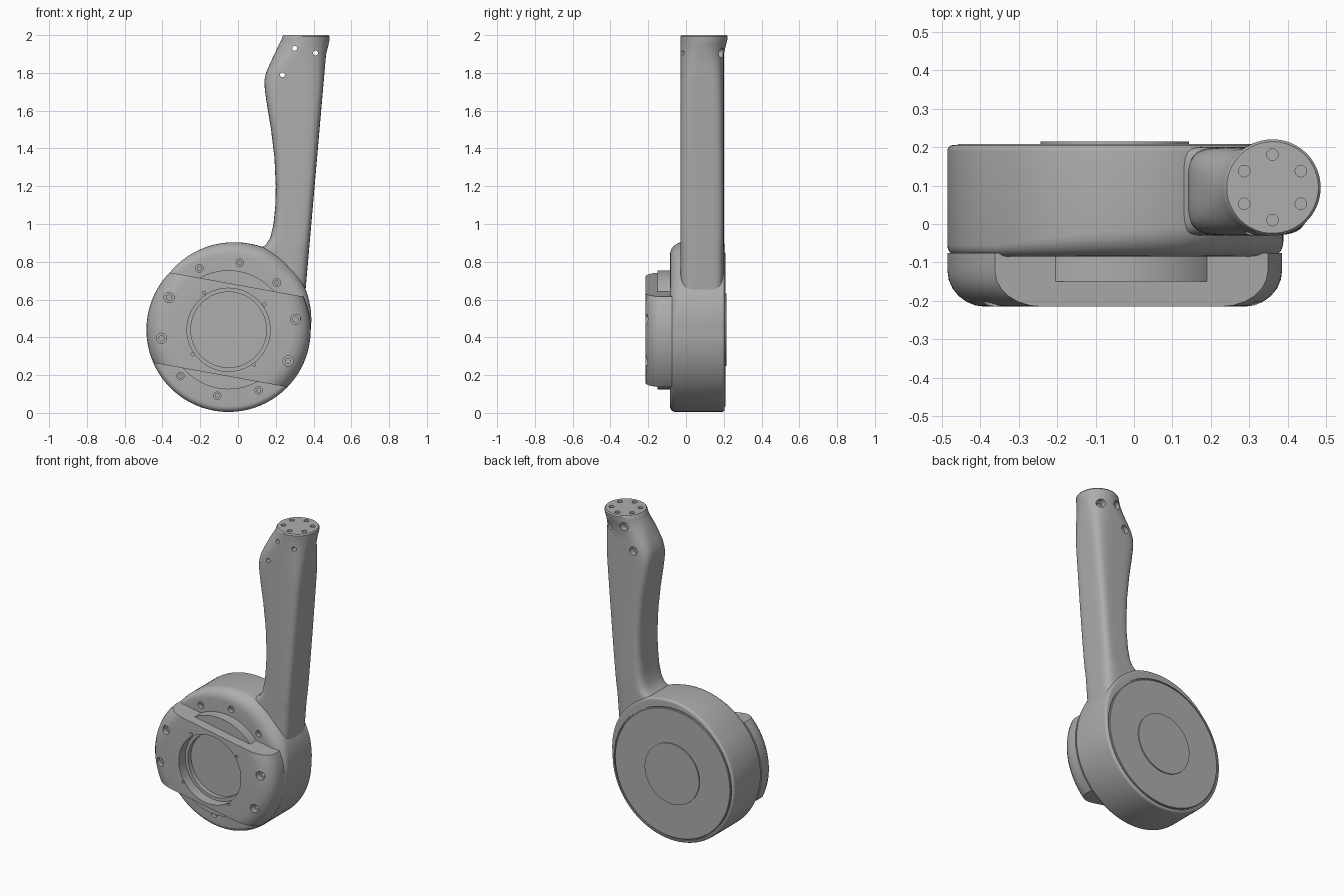
import bpy, bmesh, math
from mathutils import Vector

default = bpy.data.objects.get("Cube")
if default:
    bpy.data.objects.remove(default, do_unlink=True)

N = 112
CX, CZ, R = -0.05, 0.44, 0.435          # hub centre and radius
TURN = [2 * math.pi * i / N for i in range(N)]

grey = bpy.data.materials.new("machined grey")
grey.use_nodes = True
COLOR = (0.42, 0.42, 0.42, 1)
grey.diffuse_color = COLOR
grey.node_tree.nodes["Principled BSDF"].inputs["Base Color"].default_value = COLOR


def add_loft(bm, rings):
    """Skin a stack of rings and close both ends."""
    loops = [[bm.verts.new(p) for p in ring] for ring in rings]
    for a, b in zip(loops, loops[1:]):
        for i in range(len(a)):
            j = (i + 1) % len(a)
            bm.faces.new((a[i], a[j], b[j], b[i]))
    bm.faces.new(loops[0])
    bm.faces.new(loops[-1])


def lathe(profile, u=CX, v=CZ, axis="Y", n=N):
    """Rings for (radius, height) pairs turned about a line along axis."""
    rings = []
    for r, h in profile:
        ring = []
        for i in range(n):
            t = 2 * math.pi * i / n
            a, b = u + r * math.cos(t), v + r * math.sin(t)
            ring.append((a, h, b) if axis == "Y" else (a, b, h))
        rings.append(ring)
    return rings


def finish(name, bm):
    bmesh.ops.recalc_face_normals(bm, faces=bm.faces)
    mesh = bpy.data.meshes.new(name)
    bm.to_mesh(mesh)
    bm.free()
    mesh.materials.append(grey)
    obj = bpy.data.objects.new(name, mesh)
    bpy.context.collection.objects.link(obj)
    return obj


def build(name, *solids):
    bm = bmesh.new()
    for rings in solids:
        add_loft(bm, rings)
    return finish(name, bm)


def activate(obj):
    bpy.ops.object.select_all(action="DESELECT")
    obj.select_set(True)
    bpy.context.view_layer.objects.active = obj


def drill(target, *solids):
    cutter = build("drill_helper", *solids)
    cutter.hide_render = True
    activate(target)
    mod = target.modifiers.new("holes", "BOOLEAN")
    mod.operation, mod.solver, mod.object = "DIFFERENCE", "EXACT", cutter
    bpy.ops.object.modifier_apply(modifier=mod.name)
    bpy.data.objects.remove(cutter, do_unlink=True)


def lerp_table(table, x):
    """Linear interpolation of rows keyed by their first value."""
    for a, b in zip(table, table[1:]):
        if a[0] <= x <= b[0]:
            f = (x - a[0]) / (b[0] - a[0])
            return [p + (q - p) * f for p, q in zip(a[1:], b[1:])]
    return table[-1][1:]


# Hub housing: round drum swelling towards the arm, with a softer rim there
SWELL = [(0, 0, .03), (27, .025, .07), (45, .035, .1), (66, .04, .08),
         (100, .022, .06), (135, 0, .03), (360, 0, .03)]


def housing_ring(side, k):
    ring = []
    for t in TURN:
        bump, soft = lerp_table(SWELL, math.degrees(t))
        if side == "back":
            soft = 0.015
        r = R + bump - soft * (1 - math.cos(k))
        depth = soft * (1 - math.sin(k))
        y = -0.085 + depth if side == "front" else 0.205 - depth
        ring.append((CX + r * math.cos(t), y, CZ + r * math.sin(t)))
    return ring


STEPS = [math.pi / 2 * i / 6 for i in range(7)]
housing = build("hub_housing",
                [housing_ring("front", k) for k in reversed(STEPS)]
                + [housing_ring("back", k) for k in STEPS]
                + lathe([(.417, .205), (.417, .196)]))
drill(housing, *[lathe([(.02, -.12), (.02, -.06), (.01, -.06), (.01, -.03)], x, z, n=20)
                 for x, z in [(-.205, .765), (.01, .795), (.205, .69),
                              (-.305, .195), (-.11, .09), (.11, .12)]])

# Back cover and its raised centre
back_cover = build("back_cover", lathe([(.41, .18), (.41, .205), (.407, .208)]))
back_disc = build("back_centre_disc", lathe([(.193, .2), (.193, .215)]))

# Round boss between housing and bracket, with a shallow recess
boss = build("front_boss", lathe([(.315, -.07), (.315, -.15), (.2, -.15), (.2, -.12)]))

# Front bracket: rounded disc trimmed by two slanted parallel planes
bm = bmesh.new()
add_loft(bm, lathe([(R, -.075)] + [(R - .1 * (1 - math.cos(k)), -.12 - .095 * math.sin(k))
                                   for k in STEPS]))
slant = Vector((0.178, 0, 0.984))
for normal in (slant, -slant):
    bmesh.ops.bisect_plane(bm, geom=bm.verts[:] + bm.edges[:] + bm.faces[:],
                           plane_co=Vector((CX, 0, CZ)) + normal * 0.243,
                           plane_no=normal, clear_outer=True)
    bmesh.ops.holes_fill(bm, edges=bm.edges[:], sides=0)
bracket = finish("front_bracket", bm)
drill(bracket, lathe([(.22, -.3), (.22, -.05)]))
drill(bracket, *[lathe([(.027, -.25), (.027, -.18), (.014, -.18), (.014, -.14)], x, z, n=24)
                 for x, z in [(-.365, .61), (-.405, .395), (.305, .495), (.265, .275)]],
      *[lathe([(.009, -.25), (.009, -.19)], x, z, n=12)
        for x, z in [(-.18, .635), (.14, .575), (-.24, .31), (.085, .255)]])

# Arm: rounded-box section turning into a circle at the top; rows are (z, left edge)
LEFT = [(.55, .1), (.84, .08), (.87, .115), (.89, .148), (.93, .172), (1, .188),
        (1.1, .198), (1.2, .2), (1.35, .193), (1.5, .175), (1.62, .155), (1.71, .142),
        (1.76, .14), (1.8, .148), (1.84, .165), (1.9, .193), (1.95, .217),
        (1.975, .23), (1.992, .235), (2, .241)]
rings = []
for z, left in LEFT:
    right = .355 + (z - .62) * .087
    flare = max(0, min(1, (z - 1.9) / .08))
    right += (.485 - right) * flare
    if z == 2:
        right -= .006
    square = 5 - 3 * max(0, min(1, (z - 1.7) / .25))
    half_x, half_y = (right - left) / 2, .115 + .01 * flare
    if z == 2:
        half_y = half_x
    mid_x, mid_y = (right + left) / 2, .085 + .01 * flare
    ring = []
    for t in TURN:
        c, s = math.cos(t), math.sin(t)
        ring.append((mid_x + half_x * math.copysign(abs(c) ** (2 / square), c),
                     mid_y + half_y * math.copysign(abs(s) ** (2 / square), s), z))
    rings.append(ring)
arm = build("arm", rings)

# Through bolts from the back and a bolt circle in the end face
drill(arm, *[lathe([(.013, -.1), (.013, .165), (.026, .165), (.026, .3)], x, z, n=20)
             for x, z in [(.235, 1.79), (.3, 1.93), (.41, 1.905)]])
bolt_angles = [math.radians(30 + 60 * i) for i in range(6)]
drill(arm, *[lathe([(.015, 1.97), (.015, 2.1)], .36 + .085 * math.cos(a),
                   .095 + .085 * math.sin(a), "Z", 20) for a in bolt_angles])

# Smooth the curved surfaces and keep the edges crisp
for obj in (housing, back_cover, back_disc, boss, bracket, arm):
    activate(obj)
    bpy.ops.object.shade_smooth_by_angle(angle=math.radians(32))
